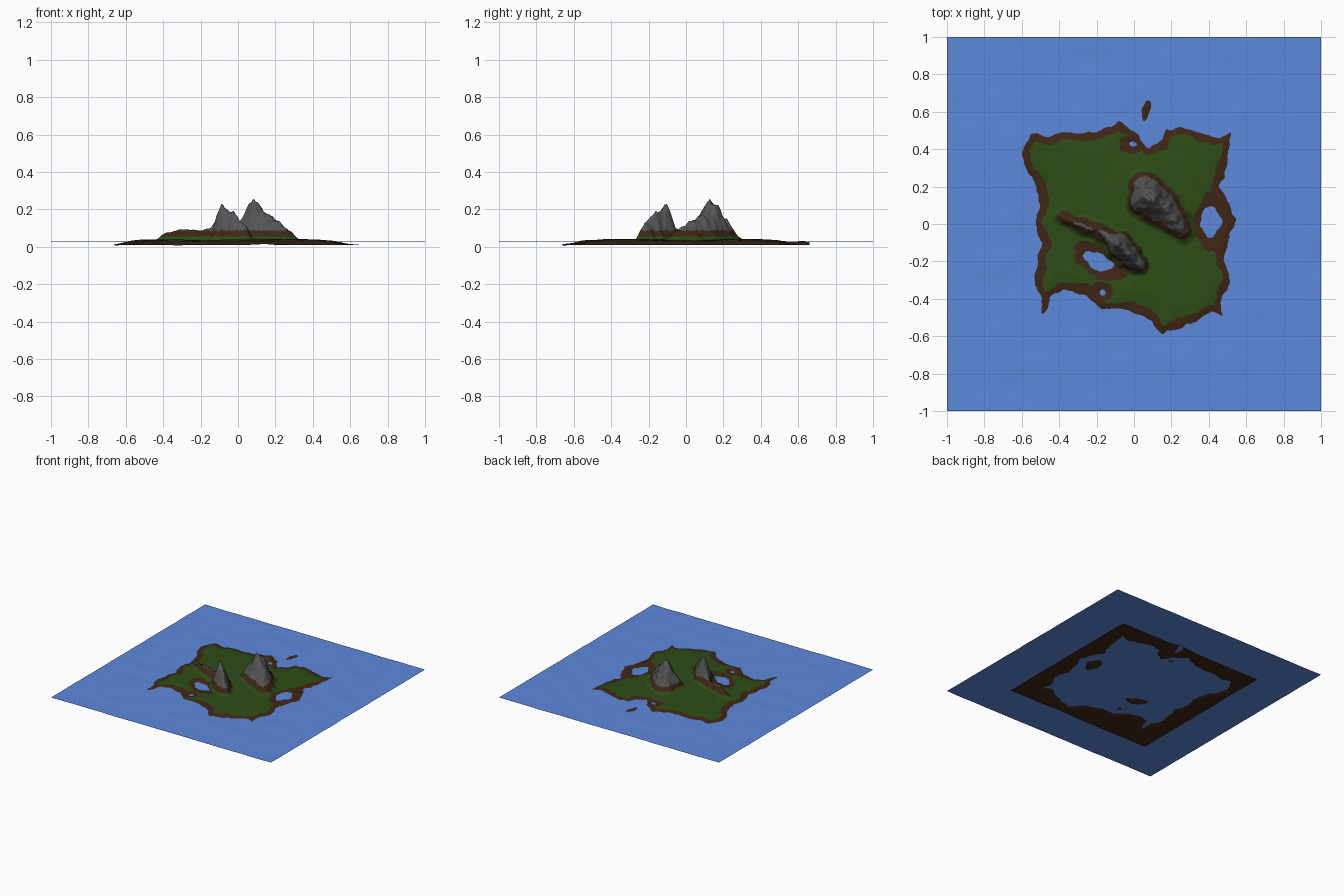
import bpy, math
from mathutils import noise, Vector

if "Cube" in bpy.data.objects:
    bpy.data.objects.remove(bpy.data.objects["Cube"])

# coast outline
COAST = [(-.55, .49), (-.45, .46), (-.38, .49), (-.3, .485), (-.22, .49), (-.08, .54), (0, .5),
         (.05, .44), (.08, .4), (.14, .45), (.17, .51), (.3, .51), (.42, .46), (.52, .49), (.5, .32),
         (.46, .2), (.5, .14), (.54, .02), (.5, -.08), (.48, -.2), (.52, -.3), (.46, -.42),
         (.49, -.52), (.42, -.47), (.3, -.53), (.15, -.59), (.1, -.52), (-.02, -.46), (-.17, -.46),
         (-.25, -.38), (-.38, -.35), (-.44, -.39), (-.49, -.48), (-.5, -.4), (-.53, -.33),
         (-.52, -.2), (-.49, -.1), (-.53, 0), (-.5, .1), (-.52, .2), (-.59, .32), (-.59, .41)]
# ponds: x, y, radius a, radius b, angle
PONDS = [(.41, .01, .055, .08, 0), (-.19, -.2, .08, .042, -.5),
         (-.17, -.37, .015, .015, 0), (-.01, .43, .018, .014, 0)]
ISLET = (.065, .62, .024, .055, -.15)
# mountain ridges: x, y, height above the meadow, foot radius
EAST = [(.05, .2, .11, .10), (.085, .135, .205, .135), (.15, .09, .135, .125),
        (.21, .03, .10, .10), (.265, -.04, .055, .07)]
WEST = [(-.38, .04, .035, .05), (-.3, .0, .053, .058), (-.2, -.03, .05, .062),
        (-.135, -.07, .065, .065), (-.08, -.11, .18, .085), (-.03, -.165, .15, .08),
        (.025, -.215, .09, .065)]
SEA = .027


def seg_dist(x, y, a, b):
    dx, dy = b[0] - a[0], b[1] - a[1]
    t = max(0, min(1, ((x - a[0]) * dx + (y - a[1]) * dy) / (dx * dx + dy * dy)))
    return math.hypot(x - a[0] - t * dx, y - a[1] - t * dy), t


def inside_dist(x, y):
    best, inside = 9, False
    for a, b in zip(COAST, COAST[1:] + COAST[:1]):
        best = min(best, seg_dist(x, y, a, b)[0])
        if (a[1] > y) != (b[1] > y) and x < a[0] + (y - a[1]) / (b[1] - a[1]) * (b[0] - a[0]):
            inside = not inside
    return best if inside else -best


def ellipse_dist(x, y, e):
    cx, cy, ra, rb, ang = e
    c, s = math.cos(ang), math.sin(ang)
    u, v = (x - cx) * c + (y - cy) * s, (y - cy) * c - (x - cx) * s
    return (math.hypot(u / ra, v / rb) - 1) * min(ra, rb)


def ridge(x, y, pts):
    best = 0
    for a, b in zip(pts, pts[1:]):
        d, t = seg_dist(x, y, a, b)
        h, r = a[2] + (b[2] - a[2]) * t, a[3] + (b[3] - a[3]) * t
        u = min(1, d / r)
        best = max(best, h * (.4 * (1 - u) + .6 * (1 - u * u * (3 - 2 * u))))
    return best


def fbm(x, y, f, seed, octaves=3):
    return sum(noise.noise(Vector((x * f * 2 ** i, y * f * 2 ** i, seed + i * 7.3))) / 2 ** i
               for i in range(octaves))


def land(x, y):
    d = inside_dist(x, y)
    for p in PONDS:
        d = min(d, ellipse_dist(x, y, p))
    d = max(d, -ellipse_dist(x, y, ISLET)) + .014 * fbm(x, y, 14, 1)
    if d < 0:
        z = SEA - .019 * (1 - math.exp(d / .06))
    else:
        z = SEA + .015 * (1 - math.exp(-d / .06)) + .002 * fbm(x, y, 8, 5) * min(1, d / .05)
    wx, wy = x + .012 * fbm(x, y, 15, 9), y + .012 * fbm(x, y, 15, 21)
    h = max(ridge(wx, wy, EAST), ridge(wx, wy, WEST))
    return z + h * (1 + .13 * fbm(x, y, 28, 33))


def sea(x, y):
    return SEA + .0022 * fbm(x, y * 1.5, 5, 50, 2)


def sheet(name, half, n, height, mats, pick):
    verts = []
    for j in range(n + 1):
        for i in range(n + 1):
            x, y = half * (2 * i / n - 1), half * (2 * j / n - 1)
            verts.append((x, y, height(x, y)))
    w = n + 1
    faces = [(j * w + i, j * w + i + 1, (j + 1) * w + i + 1, (j + 1) * w + i)
             for j in range(n) for i in range(n)]
    me = bpy.data.meshes.new(name)
    me.from_pydata(verts, [], faces)
    for m in mats:
        me.materials.append(m)
    for p in me.polygons:
        p.use_smooth = True
        p.material_index = pick(sum(verts[v][2] for v in p.vertices) / 4)
    ob = bpy.data.objects.new(name, me)
    bpy.context.collection.objects.link(ob)


def mat(name, r, g, b):
    m = bpy.data.materials.new(name)
    m.diffuse_color = (r, g, b, 1)
    m.use_nodes = True
    m.node_tree.nodes["Principled BSDF"].inputs["Base Color"].default_value = m.diffuse_color
    return m


def zone(z):
    # shore, meadow, foothill, rock
    return 0 if z < .0345 else 1 if z < .055 else 0 if z < .088 else 2


earth = mat("earth", .05, .02, .008)
grass = mat("grass", .026, .075, .008)
rock = mat("rock", .09, .09, .09)
water = mat("water", .11, .25, .72)

sheet("island", .66, 230, land, [earth, grass, rock], zone)
sheet("water", 1, 90, sea, [water], lambda z: 0)
